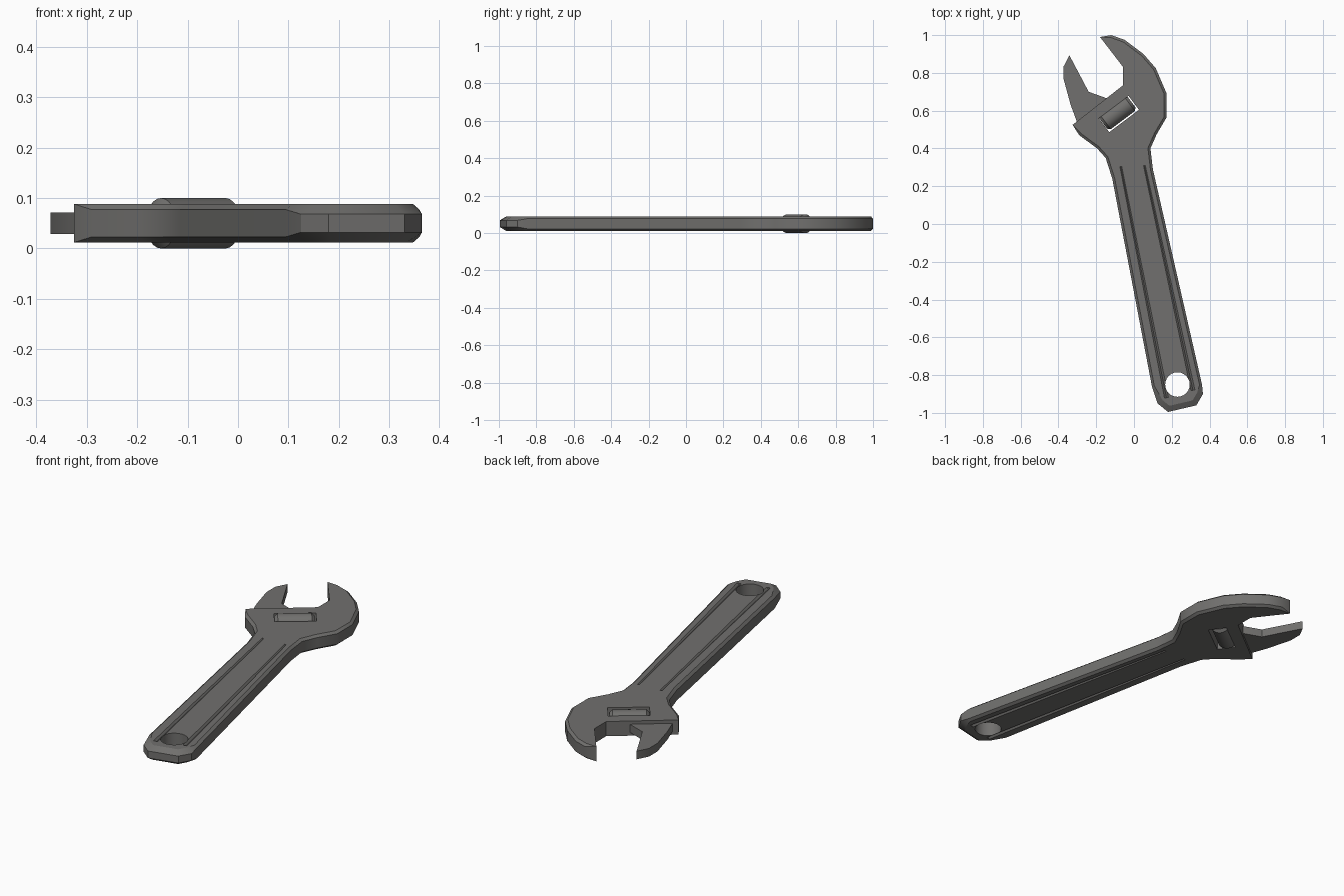
import bpy, bmesh, math
from mathutils import Vector, Matrix

if "Cube" in bpy.data.objects:
    bpy.data.objects.remove(bpy.data.objects["Cube"])

steel = bpy.data.materials.new("dark grey steel")
steel.diffuse_color = (0.165, 0.162, 0.156, 1)
steel.use_nodes = True
steel.node_tree.nodes["Principled BSDF"].inputs["Base Color"].default_value = steel.diffuse_color


def finish(name, bm, smooth=True):
    bmesh.ops.recalc_face_normals(bm, faces=bm.faces)
    me = bpy.data.meshes.new(name)
    bm.to_mesh(me)
    bm.free()
    ob = bpy.data.objects.new(name, me)
    bpy.context.collection.objects.link(ob)
    me.materials.append(steel)
    return ob


def plate(name, pts, z0, z1):
    """pts: (x, y, inset, chamfer height), counter-clockwise; inset narrows the top and bottom."""
    n = len(pts)
    inner = []
    for i, (x, y, d, c) in enumerate(pts):
        p = Vector((x, y))
        e1 = (p - Vector(pts[i - 1][:2])).normalized()
        e2 = (Vector(pts[(i + 1) % n][:2]) - p).normalized()
        n1, n2 = Vector((-e1.y, e1.x)), Vector((-e2.y, e2.x))
        inner.append(p + (n1 + n2) / max(0.4, 1 + n1.dot(n2)) * d)
    bm = bmesh.new()
    rings = [[bm.verts.new((q.x, q.y, z0)) for q in inner],
             [bm.verts.new((p[0], p[1], z0 + p[3])) for p in pts],
             [bm.verts.new((p[0], p[1], z1 - p[3])) for p in pts],
             [bm.verts.new((q.x, q.y, z1)) for q in inner]]
    for a, b in zip(rings, rings[1:]):
        for i in range(n):
            j = (i + 1) % n
            bm.faces.new((a[i], a[j], b[j], b[i]))
    bm.faces.new(rings[0][::-1])
    bm.faces.new(rings[-1])
    bmesh.ops.remove_doubles(bm, verts=bm.verts, dist=1e-6)
    return finish(name, bm)


def cut(target, bm, name):
    tool = finish(name, bm)
    tool.hide_render = True
    tool.hide_viewport = True
    tool.display_type = 'WIRE'
    m = target.modifiers.new(name, 'BOOLEAN')
    m.operation, m.solver, m.object = 'DIFFERENCE', 'EXACT', tool
    return tool


# Wrench body: handle, head and fixed jaw
E = (0.03, 0.02)     # handle end: broad chamfer
S = (0.013, 0.011)   # ordinary edge
J = (0.0, 0.0)       # flat jaw faces
outline = [(-0.18, 0.99, J), (-0.057, 0.83, J), (-0.057, 0.735, J), (-0.325, 0.525, J),
           (-0.29, 0.47, S), (-0.195, 0.40, S), (-0.15, 0.35, S), (-0.115, 0.24, S),
           (0.095, -0.86, S), (0.125, -0.95, E), (0.18, -0.995, E), (0.33, -0.96, E),
           (0.365, -0.90, E), (0.36, -0.85, S), (0.10, 0.29, S), (0.087, 0.40, S),
           (0.12, 0.475, S), (0.173, 0.565, S), (0.173, 0.69, S), (0.115, 0.825, S),
           (0.05, 0.90, S), (-0.05, 0.975, S), (-0.12, 1.0, S)]
body = plate("wrench_body", [(x, y, *s) for x, y, s in outline], 0.012, 0.088)

# Hanging hole
tools = []
bm = bmesh.new()
bmesh.ops.create_cone(bm, cap_ends=True, segments=24, radius1=0.065, radius2=0.065,
                      depth=0.3, matrix=Matrix.Translation((0.23, -0.85, 0.05)))
tools.append(cut(body, bm, "hole_cutter"))

# Slot for the adjusting screw
tilt = Matrix.Rotation(math.radians(37), 4, 'Z')
bm = bmesh.new()
bmesh.ops.create_cube(bm, size=1, matrix=Matrix.Translation((-0.08, 0.582, 0.05)) @ tilt
                      @ Matrix.Diagonal((0.197, 0.092, 0.3, 1)))
tools.append(cut(body, bm, "slot_cutter"))

# Narrow V grooves along both faces of the handle
bm = bmesh.new()
for a, b in (((-0.07, 0.305), (0.172, -0.92)), ((0.055, 0.31), (0.312, -0.88))):
    a, b = Vector(a), Vector(b)
    d = (b - a).normalized()
    side = Vector((-d.y, d.x))
    for z, s in ((0.088, 1), (0.012, -1)):
        ends = []
        for p, w in ((a, 0.007), (b, 0.016)):
            ends.append([bm.verts.new((*(p + side * w), z + s * 0.004)),
                         bm.verts.new((*(p - side * w), z + s * 0.004)),
                         bm.verts.new((*p, z - s * 0.008))])
        bm.faces.new(ends[0])
        bm.faces.new(ends[1])
        for i in range(3):
            j = (i + 1) % 3
            bm.faces.new((ends[0][i], ends[0][j], ends[1][j], ends[1][i]))
tools.append(cut(body, bm, "groove_cutter"))

# Sliding jaw
jaw = plate("sliding_jaw", [(x, y, 0, 0) for x, y in (
    (-0.342, 0.893), (-0.372, 0.835), (-0.372, 0.765), (-0.335, 0.63), (-0.30, 0.535),
    (-0.12, 0.65), (-0.143, 0.665), (-0.24, 0.70))], 0.029, 0.071)

# Adjusting screw: barrel with chamfered ends
bm = bmesh.new()
prof = [(-0.094, 0.036), (-0.080, 0.05), (0.080, 0.05), (0.094, 0.036)]
seg = 24
rings = [[bm.verts.new((x, r * math.cos(2 * math.pi * k / seg), r * math.sin(2 * math.pi * k / seg)))
          for k in range(seg)] for x, r in prof]
for a, b in zip(rings, rings[1:]):
    for k in range(seg):
        j = (k + 1) % seg
        bm.faces.new((a[k], a[j], b[j], b[k]))
bm.faces.new(rings[0])
bm.faces.new(rings[-1])
bmesh.ops.transform(bm, verts=bm.verts, matrix=Matrix.Translation((-0.089, 0.59, 0.05)) @ tilt)
screw = finish("adjusting_screw", bm)

# Apply the cuts, drop the cutters, shade
dg = bpy.context.evaluated_depsgraph_get()
body.data = bpy.data.meshes.new_from_object(body.evaluated_get(dg))
body.modifiers.clear()
for t in tools:
    bpy.data.objects.remove(t)
for ob in (body, screw, jaw):
    bpy.ops.object.select_all(action='DESELECT')
    ob.select_set(True)
    bpy.context.view_layer.objects.active = ob
    bpy.ops.object.shade_smooth_by_angle(angle=math.radians(32))
